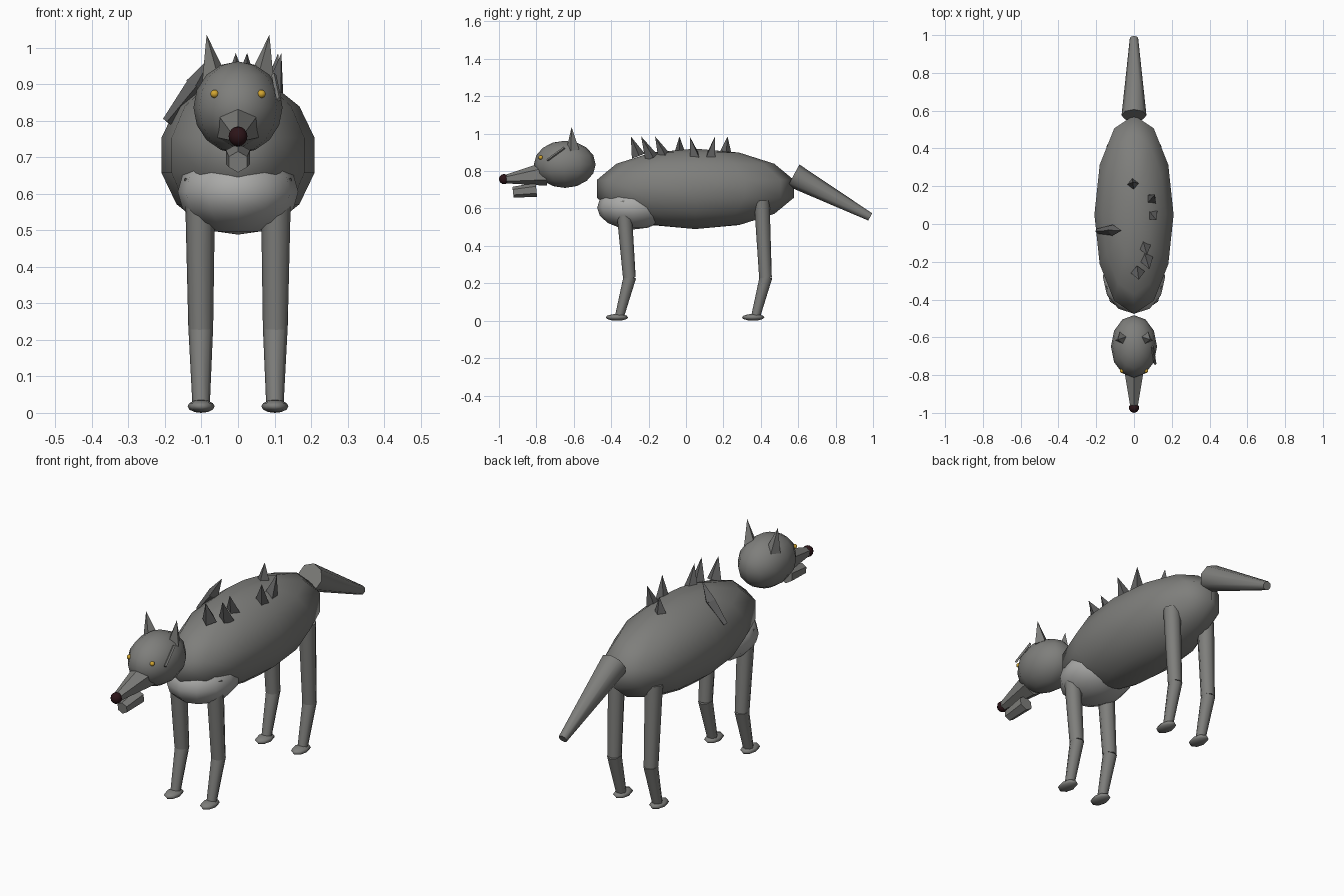
import bpy
import bmesh
from mathutils import Vector, Matrix

cube = bpy.data.objects.get("Cube")
if cube:
    bpy.data.objects.remove(cube, do_unlink=True)


def material(name, rgb):
    mat = bpy.data.materials.new(name)
    mat.use_nodes = True
    mat.diffuse_color = (*rgb, 1)
    mat.node_tree.nodes["Principled BSDF"].inputs["Base Color"].default_value = (*rgb, 1)
    return mat


fur = material("grey fur", (0.21, 0.21, 0.2))
pale = material("pale chest fur", (0.4, 0.4, 0.39))
dark = material("dark spike grey", (0.12, 0.12, 0.12))
black = material("nose black", (0.025, 0.007, 0.009))
amber = material("amber eye", (0.65, 0.38, 0.03))


def finish(name, bm, mat, smooth):
    mesh = bpy.data.meshes.new(name)
    for f in bm.faces:
        f.smooth = smooth
    if smooth:
        # keep the rims of end caps crisp
        for e in bm.edges:
            e.smooth = e.calc_face_angle(0) < 1.1
    bm.to_mesh(mesh)
    bm.free()
    mesh.materials.append(mat)
    obj = bpy.data.objects.new(name, mesh)
    bpy.context.collection.objects.link(obj)
    return obj


def ball(name, centre, radii, mat, segments=12, rings=7):
    bm = bmesh.new()
    bmesh.ops.create_uvsphere(bm, u_segments=segments, v_segments=rings, radius=1)
    bm.transform(Matrix.Translation(centre) @ Matrix.Diagonal((*radii, 1)))
    return finish(name, bm, mat, True)


def cone(name, start, end, r0, r1, mat, sides=8, smooth=True):
    a, b = Vector(start), Vector(end)
    bm = bmesh.new()
    bmesh.ops.create_cone(bm, cap_ends=True, segments=sides, radius1=r0,
                          radius2=r1, depth=(b - a).length)
    if r1 == 0:
        bmesh.ops.remove_doubles(bm, verts=bm.verts, dist=0.0001)
    turn = (b - a).to_track_quat('Z', 'Y').to_matrix().to_4x4()
    bm.transform(Matrix.Translation((a + b) / 2) @ turn)
    return finish(name, bm, mat, smooth)


# Torso, chest patch and tail
ball("body", (0, 0.05, 0.705), (0.215, 0.54, 0.215), fur)
ball("chest", (0, -0.28, 0.605), (0.165, 0.195, 0.117), pale, 12, 8)
cone("tail", (0, 0.575, 0.777), (0, 0.985, 0.555), 0.066, 0.022, fur)

# Head, muzzle and jaw
ball("head", (0, -0.648, 0.836), (0.122, 0.165, 0.126), fur, 12, 8)
cone("muzzle", (0, -0.75, 0.785), (0, -0.965, 0.757), 0.064, 0.023, fur, 6, False)
cone("lower_jaw", (0, -0.80, 0.70), (0, -0.925, 0.687), 0.038, 0.029, fur, 6, False)
ball("nose", (0, -0.973, 0.757), (0.027, 0.027, 0.027), black, 10, 8)

for s, side in ((1, "left"), (-1, "right")):
    ball(side + "_eye", (s * 0.064, -0.777, 0.873), (0.012, 0.012, 0.011), amber, 10, 8)
    cone(side + "_ear", (s * 0.064, -0.605, 0.915), (s * 0.086, -0.612, 1.035),
         0.036, 0, fur, 4, False)
    # Legs: slanted upper part, backswept lower part, flat paw
    for place, hip, knee, ankle in (("front", -0.335, -0.303, -0.355),
                                    ("back", 0.405, 0.425, 0.373)):
        label = side + "_" + place
        cone(label + "_upper_leg", (s * 0.104, hip, 0.642), (s * 0.102, knee, 0.23),
             0.042, 0.034, fur)
        cone(label + "_lower_leg", (s * 0.102, knee + 0.003, 0.235), (s * 0.101, ankle, 0.025),
             0.034, 0.024, fur)
        ball(label + "_paw", (s * 0.101, ankle - 0.014, 0.018), (0.037, 0.06, 0.018), fur, 8, 6)

# Scar bar on the left of the head
cone("scar", (0.112, -0.742, 0.858), (0.098, -0.65, 0.925), 0.007, 0.007, fur, 4, False)

# Back spikes: base x, base y, tip y
spikes = [(0.02, -0.255, -0.295), (0.065, -0.185, -0.24), (0.055, -0.115, -0.165),
          (0.095, 0.05, 0.02), (0.088, 0.13, 0.155), (-0.005, 0.21, 0.222)]
for i, (x, y, tip) in enumerate(spikes):
    cone(f"back_spike_{i + 1}", (x, y, 0.885 - abs(x) * 0.2), (x * 1.25, tip, 0.985),
         0.037, 0, dark, 4, False)

# Leaning spike with its long root on the right flank
cone("leaning_spike", (-0.115, -0.033, 0.895), (-0.065, -0.035, 0.985), 0.03, 0, dark, 4, False)
cone("leaning_spike_root", (-0.115, -0.033, 0.895), (-0.195, -0.038, 0.797),
     0.028, 0.013, dark, 4, False)
